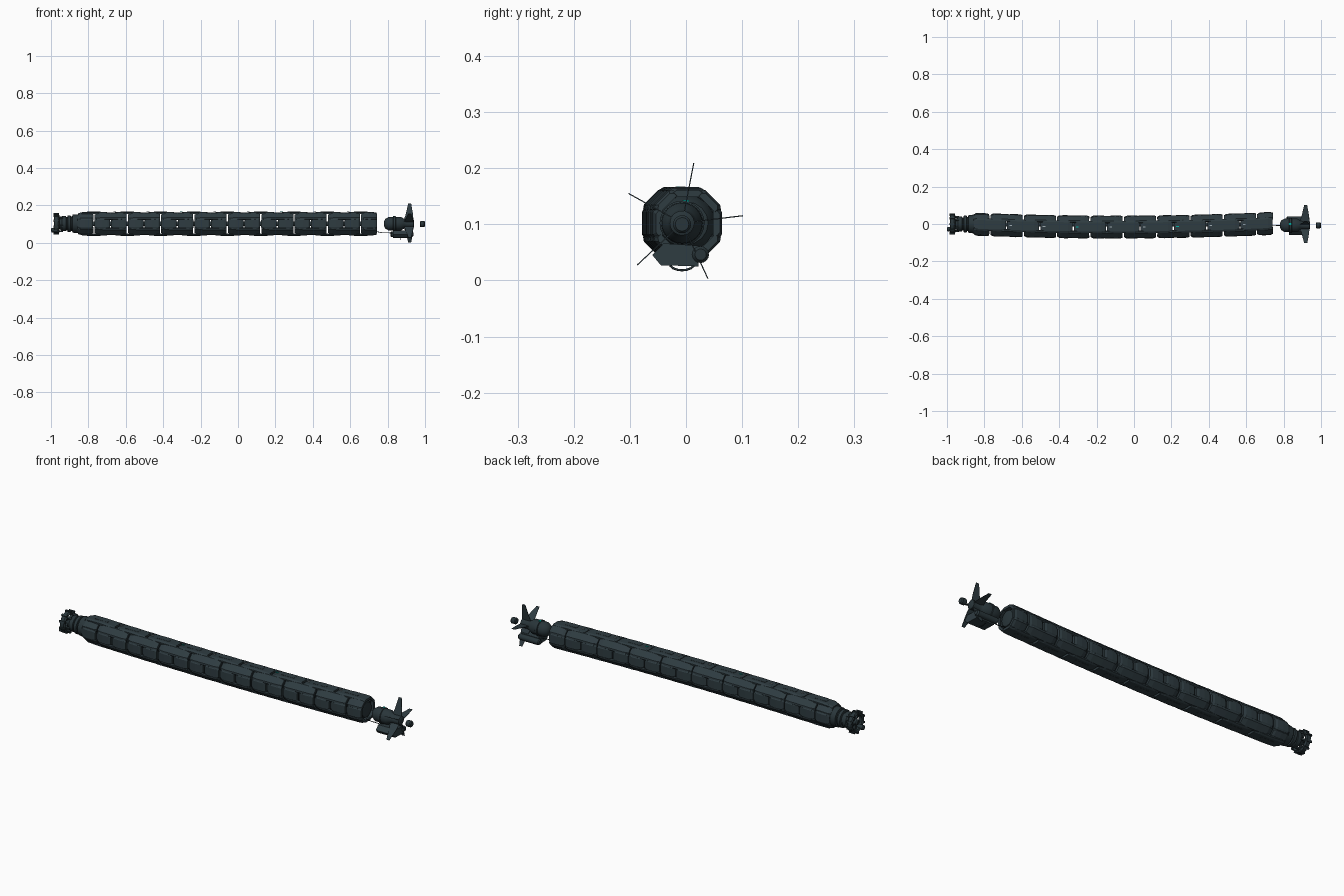
import bpy, bmesh, math
from mathutils import Vector, Matrix

if "Cube" in bpy.data.objects:
    bpy.data.objects.remove(bpy.data.objects["Cube"])

CZ = 0.102


def material(name, col):
    m = bpy.data.materials.new(name)
    m.diffuse_color = (*col, 1)
    m.use_nodes = True
    m.node_tree.nodes["Principled BSDF"].inputs["Base Color"].default_value = m.diffuse_color
    return m


DARK = material("dark_hull", (0.022, 0.036, 0.042))
PLATE = material("armour", (0.028, 0.045, 0.053))
TEAL = material("teal_light", (0.0, 0.45, 0.38))
PALE = material("pale_sensor", (0.35, 0.42, 0.45))


def yc(x):
    # gentle sideways bend of the spine
    return -0.016 + 0.027 * x * x + 0.006 * x


def finish(name, bm, mat, smooth=False):
    bmesh.ops.recalc_face_normals(bm, faces=bm.faces)
    me = bpy.data.meshes.new(name)
    bm.to_mesh(me)
    bm.free()
    me.materials.append(mat)
    ob = bpy.data.objects.new(name, me)
    bpy.context.collection.objects.link(ob)
    if smooth:
        bpy.context.view_layer.objects.active = ob
        bpy.ops.object.select_all(action='DESELECT')
        ob.select_set(True)
        bpy.ops.object.shade_smooth_by_angle(angle=math.radians(35))
    return ob


def loft(bm, rings, closed=False):
    vs = [[bm.verts.new(p) for p in r] for r in rings]
    n = len(rings[0])
    pairs = list(zip(vs, vs[1:])) + ([(vs[-1], vs[0])] if closed else [])
    for a, b in pairs:
        for i in range(n):
            bm.faces.new((a[i], a[(i + 1) % n], b[(i + 1) % n], b[i]))
    if not closed:
        bm.faces.new(vs[0])
        bm.faces.new(vs[-1])


def ring(x, r, n, y, z=CZ):
    return [(x, y + r * math.cos(2 * math.pi * i / n), z + r * math.sin(2 * math.pi * i / n))
            for i in range(n)]


def lathe(name, prof, n=24, y=0.0, z=CZ, mat=DARK, closed=False):
    bm = bmesh.new()
    loft(bm, [ring(x, r, n, y, z) for x, r in prof], closed)
    return finish(name, bm, mat, True)


def add_box(bm, c, s, rot=Matrix()):
    m = Matrix.Translation(c) @ rot @ Matrix.Diagonal((*s, 1))
    return bmesh.ops.create_cube(bm, size=1, matrix=m)['verts']


def radial(x, deg, r, side=0.0, y0=None):
    a = math.radians(deg)
    y0 = yc(x) if y0 is None else y0
    return Vector((x, y0 + r * math.cos(a) - side * math.sin(a), CZ + r * math.sin(a) + side * math.cos(a)))


def add_plate(bm, x, deg, length, width, r, th=0.012):
    # bulged armour plate with chamfered long edges
    rings = []
    for t, dr, k in ((-0.5, -0.008, 0.72), (-0.36, -0.001, 1), (0, 0.001, 1), (0.36, 0, 1), (0.5, -0.004, 0.8)):
        px, w, o = x + t * length, width * k / 2, r + dr
        rings.append([radial(px, deg, rr, s) for rr, s in (
            (o - th, -w), (o - 0.005, -w), (o, -w * 0.72), (o, w * 0.72), (o - 0.005, w), (o - th, w))])
    loft(bm, rings)


def tube(name, pts, r):
    cu = bpy.data.curves.new(name, 'CURVE')
    cu.dimensions = '3D'
    cu.bevel_depth = r
    cu.bevel_resolution = 2
    sp = cu.splines.new('POLY')
    sp.points.add(len(pts) - 1)
    for p, q in zip(sp.points, pts):
        p.co = (*q, 1)
    cu.materials.append(DARK)
    bpy.context.collection.objects.link(bpy.data.objects.new(name, cu))


# Spine: 18 vertebrae between x = -0.86 and 0.74
X0, X1, N = -0.86, 0.745, 18
STEP = (X1 - X0) / N
for i in range(N):
    x, h = X0 + (i + 0.5) * STEP, STEP / 2
    lathe("vertebra", [(x - h * 0.92, 0.02), (x - h * 0.85, 0.036), (x - h * 0.4, 0.05), (x + h * 0.4, 0.05),
                       (x + h * 0.8, 0.038), (x + h * 0.88, 0.02)], 16, yc(x))
lathe("spine_rod", [(-0.88, 0.012), (0.735, 0.012)], 12, yc(0.6))

# Side plates one per vertebra, long plates on top, bottom and the diagonals
sides, keels, diags, bands = (bmesh.new() for _ in range(4))
for i in range(N):
    x = X0 + (i + 0.5) * STEP
    for deg in (0, 180):
        add_plate(sides, x, deg, STEP * 0.93, 0.056, 0.061)
    for deg in range(0, 360, 45):
        add_box(bands, radial(x, deg + 22.5, 0.055), (STEP * 0.55, 0.01, 0.012),
                Matrix.Rotation(math.radians(deg + 22.5), 4, 'X'))
    if i % 2 == 0:
        for deg in (90, 270):
            add_plate(keels, x + STEP / 2, deg, STEP * 1.92, 0.066, 0.063)
            add_box(keels, radial(x + STEP * 0.5, deg, 0.0625), (STEP * 0.8, 0.02, 0.004))
    else:
        L = STEP * (1.92 if i < N - 1 else 0.95)
        xc = x + STEP / 2 if i < N - 1 else x
        for deg in (45, 135, 225, 315):
            add_plate(diags, xc, deg, L, 0.05, 0.064)
for deg in (45, 135, 225, 315):
    add_plate(diags, X0 + STEP / 2, deg, STEP * 0.95, 0.046, 0.06)
finish("side_plates", sides, PLATE)
finish("top_and_bottom_plates", keels, PLATE)
finish("diagonal_plates", diags, PLATE)
finish("plate_brackets", bands, DARK)

# Small status lights on the top ridge
for i in range(8):
    x = X0 + (2 * i + 2) * STEP
    bm = bmesh.new()
    add_box(bm, radial(x + STEP * 0.25, 90, 0.064), (0.014, 0.005, 0.003))
    finish("status_light", bm, TEAL if i % 3 == 2 else PALE)

# Neck: stepped collars
lathe("neck", [(-0.965, 0.02), (-0.95, 0.03), (-0.94, 0.04), (-0.92, 0.04), (-0.918, 0.035), (-0.912, 0.035),
               (-0.91, 0.045), (-0.895, 0.045), (-0.893, 0.038), (-0.887, 0.038), (-0.885, 0.048),
               (-0.855, 0.05)])

# Head: open sensor ring with spokes, studs and a lens
lathe("head_ring", [(-0.985, 0.046), (-0.98, 0.053), (-0.962, 0.053), (-0.955, 0.046), (-0.96, 0.037),
                    (-0.98, 0.037)], 32, closed=True)
bm = bmesh.new()
for k in range(10):
    rot = Matrix.Rotation(math.radians(36 * k + 18), 4, 'X')
    add_box(bm, radial(-0.971, 36 * k + 18, 0.052, y0=0), (0.03, 0.01, 0.01), rot)
    if k % 2:
        add_box(bm, radial(-0.965, 36 * k + 18, 0.026, y0=0), (0.012, 0.03, 0.008), rot)
        add_box(bm, radial(-0.95, 36 * k + 18, 0.04, y0=0), (0.03, 0.008, 0.01), rot)
finish("head_studs_and_spokes", bm, DARK)
lathe("head_hub", [(-0.985, 0.008), (-0.98, 0.014), (-0.95, 0.018)], 16)
lathe("head_lens", [(-1.0, 0.006), (-0.996, 0.012), (-0.965, 0.012)], 16, y=-0.028, z=0.068)

# Tail motor
TY = -0.007
lathe("tail_motor", [(0.78, 0.012), (0.788, 0.026), (0.805, 0.036), (0.83, 0.036), (0.832, 0.04), (0.842, 0.04),
                     (0.844, 0.037), (0.872, 0.036), (0.888, 0.026), (0.9, 0.022), (0.938, 0.022), (0.942, 0.015)],
      24, y=TY)
lathe("tail_cap", [(0.972, 0.013), (0.976, 0.016), (0.995, 0.016), (1.0, 0.012)], 20, y=TY, z=0.1)

# Five thin tail fins
bm = bmesh.new()
for k in range(5):
    deg = 79 - 72 * k
    loft(bm, [[radial(x, deg, r, s, TY) for x, r in
               ((0.885, 0.018), (0.895, 0.045), (0.91, 0.109), (0.926, 0.109), (0.936, 0.05), (0.938, 0.018))]
              for s in (-0.001, 0.001)])
finish("tail_fins", bm, PLATE)

# Equipment pod under the tail: wedge box, canister, hoop and cable
bm = bmesh.new()
loft(bm, [[(x, y, z) for y, z in ((-0.045, 0.027), (0.022, 0.025), (0.022, 0.062), (-0.04, 0.066), (-0.06, 0.045))]
          for x in (0.83, 0.93)])
finish("tail_pod", bm, PLATE)
lathe("tail_canister", [(0.815, 0.01), (0.82, 0.015), (0.93, 0.015), (0.937, 0.01)], 16, y=0.026, z=0.046)
tube("pod_hoop", [(0.87, TY + 0.022 * math.cos(math.pi * k / 8), 0.03 - 0.012 * math.sin(math.pi * k / 8))
                  for k in range(9)], 0.002)
tube("tail_cable", [(0.74, -0.01, 0.06), (0.77, -0.008, 0.054), (0.8, -0.007, 0.054), (0.84, -0.007, 0.05)], 0.002)

# Teal mark on the motor
bm = bmesh.new()
add_box(bm, (0.835, 0.0, CZ + 0.039), (0.012, 0.01, 0.004))
finish("motor_light", bm, TEAL)
